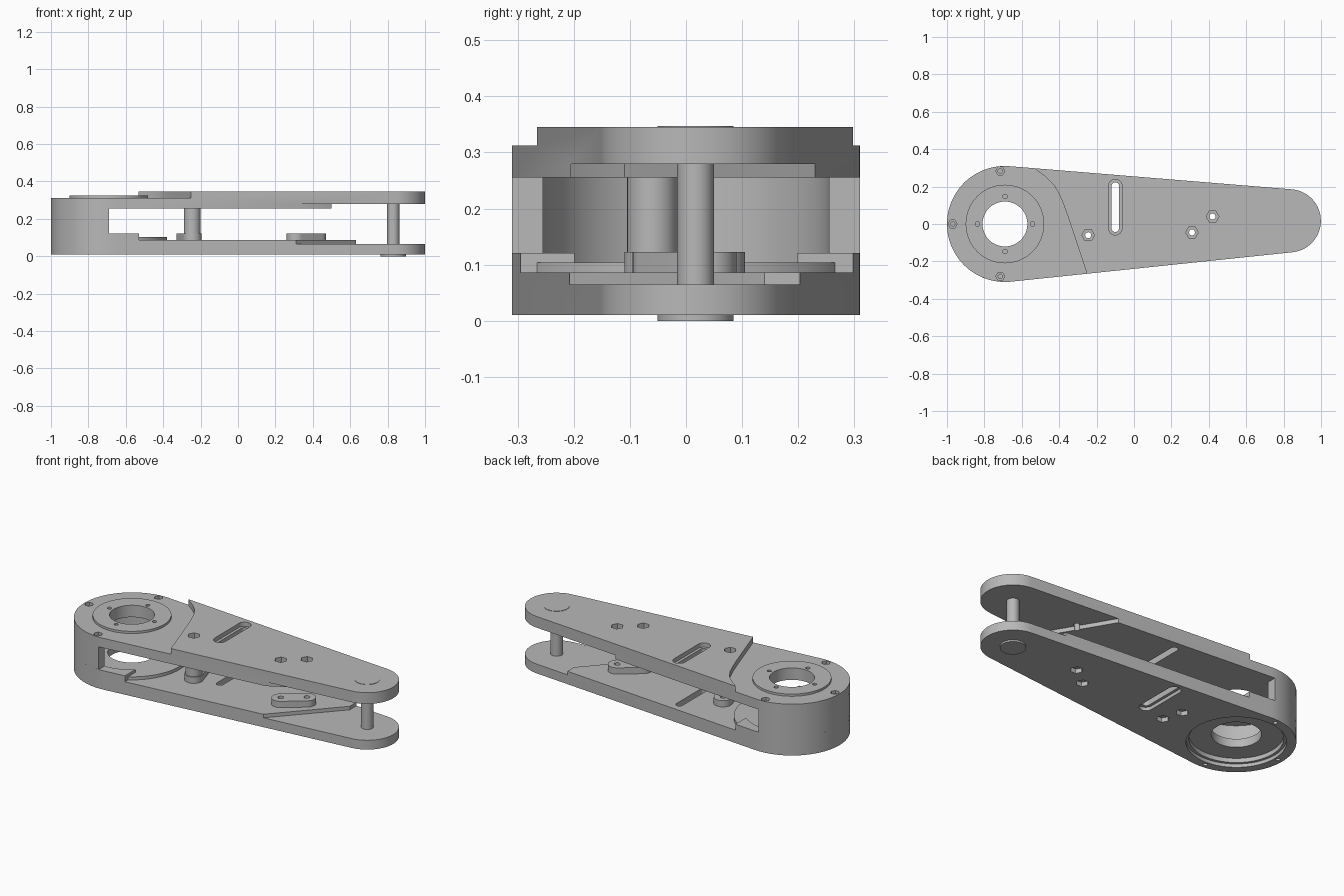
import bpy, bmesh, math
from math import cos, sin, pi
from mathutils import Vector

cube = bpy.data.objects.get("Cube")
if cube:
    bpy.data.objects.remove(cube, do_unlink=True)

grey = bpy.data.materials.new("machined grey")
grey.use_nodes = True
grey.diffuse_color = (0.48, 0.48, 0.48, 1)
grey.node_tree.nodes["Principled BSDF"].inputs["Base Color"].default_value = grey.diffuse_color

HUB, TIP = (-0.69, 0), (0.83, 0.017)
HUB_R, TIP_R = 0.31, 0.169


def arc(c, r, a0=0, a1=2 * pi, n=64):
    """Points along an arc, without the end point for a full circle."""
    full = abs(a1 - a0 - 2 * pi) < 1e-6
    count = n if full else n + 1
    return [(c[0] + r * cos(a0 + (a1 - a0) * i / n), c[1] + r * sin(a0 + (a1 - a0) * i / n))
            for i in range(count)]


def capsule(c0, r0, c1, r1, n=32):
    """Two circles joined by their outer tangents."""
    d = Vector(c1) - Vector(c0)
    heading = math.atan2(d.y, d.x)
    t = math.acos((r0 - r1) / d.length)
    return (arc(c1, r1, heading - t, heading + t, n)
            + arc(c0, r0, heading + t, heading + 2 * pi - t, n * 2))


def prism(name, pts, z0, z1):
    bm = bmesh.new()
    face = bm.faces.new([bm.verts.new((x, y, z0)) for x, y in pts])
    top = bmesh.ops.extrude_face_region(bm, geom=[face])["geom"]
    bmesh.ops.translate(bm, vec=(0, 0, z1 - z0),
                        verts=[v for v in top if isinstance(v, bmesh.types.BMVert)])
    bmesh.ops.recalc_face_normals(bm, faces=bm.faces)
    mesh = bpy.data.meshes.new(name)
    bm.to_mesh(mesh)
    bm.free()
    mesh.materials.append(grey)
    obj = bpy.data.objects.new(name, mesh)
    bpy.context.collection.objects.link(obj)
    return obj


def select(obj):
    bpy.ops.object.select_all(action='DESELECT')
    obj.select_set(True)
    bpy.context.view_layer.objects.active = obj


def cut(obj, pts, z0, z1):
    """Subtract a prism and discard the cutter."""
    cutter = prism("cutter", pts, z0, z1)
    cutter.hide_render = True
    mod = obj.modifiers.new("cut", 'BOOLEAN')
    mod.operation, mod.solver, mod.object = 'DIFFERENCE', 'EXACT', cutter
    select(obj)
    bpy.ops.object.modifier_apply(modifier=mod.name)
    bpy.data.objects.remove(cutter, do_unlink=True)


def hole(obj, c, r, z0=-1, z1=1, n=24):
    cut(obj, arc(c, r, n=n), z0, z1)


def slot(obj, r, z0, z1):
    cut(obj, capsule((-0.1, -0.023), r, (-0.1, 0.203), r, 12), z0, z1)


outline = capsule(HUB, HUB_R, TIP, TIP_R)
post_at, lug_at = (-0.245, -0.06), (-0.28, 0.055)
bolt_a, bolt_b = (0.31, -0.045), (0.42, 0.04)
cap_bolts = [(-0.97, 0), (-0.715, 0.283), (-0.715, -0.28)]

# Lower plate: thinner tip, bearing recess below, slot and bolt pockets
lower = prism("lower_plate", outline, 0.01, 0.086)
cut(lower, [(0.28, -0.24), (0.63, 0.14), (0.63, 0.5), (1.2, 0.5), (1.2, -0.5), (0.28, -0.5)], 0.065, 0.2)
hole(lower, HUB, 0.26, -0.1, 0.03, 64)
hole(lower, HUB, 0.245, -0.1, 0.055, 64)
hole(lower, HUB, 0.13, n=48)
slot(lower, 0.036, -0.1, 0.03)
slot(lower, 0.02, -1, 1)
for p in (post_at, lug_at, bolt_a, bolt_b):
    hole(lower, p, 0.034, -0.1, 0.035, 6)
    hole(lower, p, 0.016)
for p in cap_bolts:
    hole(lower, p, 0.012, -0.1, 0.04, 12)

# Hub seat on the lower plate
seat = prism("hub_seat", arc(HUB, HUB_R, n=96), 0.075, 0.104)
hole(seat, HUB, 0.13, n=48)
rim = prism("hub_rim", outline, 0.075, 0.121)
hole(rim, HUB, 0.255, n=64)
cut(rim, [(-0.53, -1), (2, -1), (2, 1), (-0.53, 1)], -1, 1)

# Half-ring wall between the plates
prism("spacer_wall", arc(HUB, HUB_R, pi / 2, 3 * pi / 2, 48)
      + arc(HUB, 0.255, 3 * pi / 2, pi / 2, 48), 0.12, 0.257)

# Upper plate: lowered hub cap behind a curved step, thinner tip below
upper = prism("upper_plate", outline, 0.255, 0.345)
step = [(-0.25, -0.27), (-0.3, -0.12), (-0.35, 0.03), (-0.375, 0.1), (-0.4, 0.16),
        (-0.43, 0.21), (-0.47, 0.25), (-0.53, 0.295)]
cut(upper, [(-0.2, -0.42)] + step + [(-0.6, 0.5), (-1.2, 0.5), (-1.2, -0.42)], 0.312, 0.5)
cut(upper, [(0.28, -0.23), (0.5, -0.11), (0.28, 0.26), (0.28, 0.5), (1.2, 0.5),
            (1.2, -0.5), (0.28, -0.5)], 0.1, 0.279)
hole(upper, HUB, 0.12, n=48)
slot(upper, 0.036, 0.32, 0.5)
slot(upper, 0.02, -1, 1)
for p in (post_at, bolt_a, bolt_b):
    hole(upper, p, 0.034, 0.315, 0.5, 6)
    hole(upper, p, 0.016)
for p in cap_bolts:
    hole(upper, p, 0.024, 0.295, 0.5, 6)
    hole(upper, p, 0.012, 0.27, 0.5, 12)

# Bearing flange on the hub cap
flange = prism("bearing_flange", arc(HUB, 0.21, n=72), 0.305, 0.325)
hole(flange, HUB, 0.12, n=48)
for i in range(4):
    hole(flange, (HUB[0] + 0.147 * cos(i * pi / 2), 0.147 * sin(i * pi / 2)), 0.012, 0.31, 0.5, 12)

# Lugs with bolt holes
for name, a, b in (("front_lug", bolt_a, bolt_b), ("rear_lug", post_at, lug_at)):
    lug = prism(name, capsule(a, 0.05, b, 0.05, 16), 0.08, 0.123)
    for p in (a, b):
        hole(lug, p, 0.016)

# Posts and pivot caps
post = prism("mid_post", arc(post_at, 0.045, n=32), 0.08, 0.26)
hole(post, post_at, 0.016)
prism("tip_post", arc(TIP, 0.033, n=32), 0.06, 0.285)
prism("pivot_cap_bottom", arc(TIP, 0.068, n=40), 0, 0.02)
prism("pivot_cap_top", arc(TIP, 0.068, n=40), 0.33, 0.347)

for obj in [o for o in bpy.context.scene.objects if o.type == 'MESH' and grey.name in o.data.materials]:
    select(obj)
    bpy.ops.object.shade_smooth_by_angle(angle=math.radians(25))
